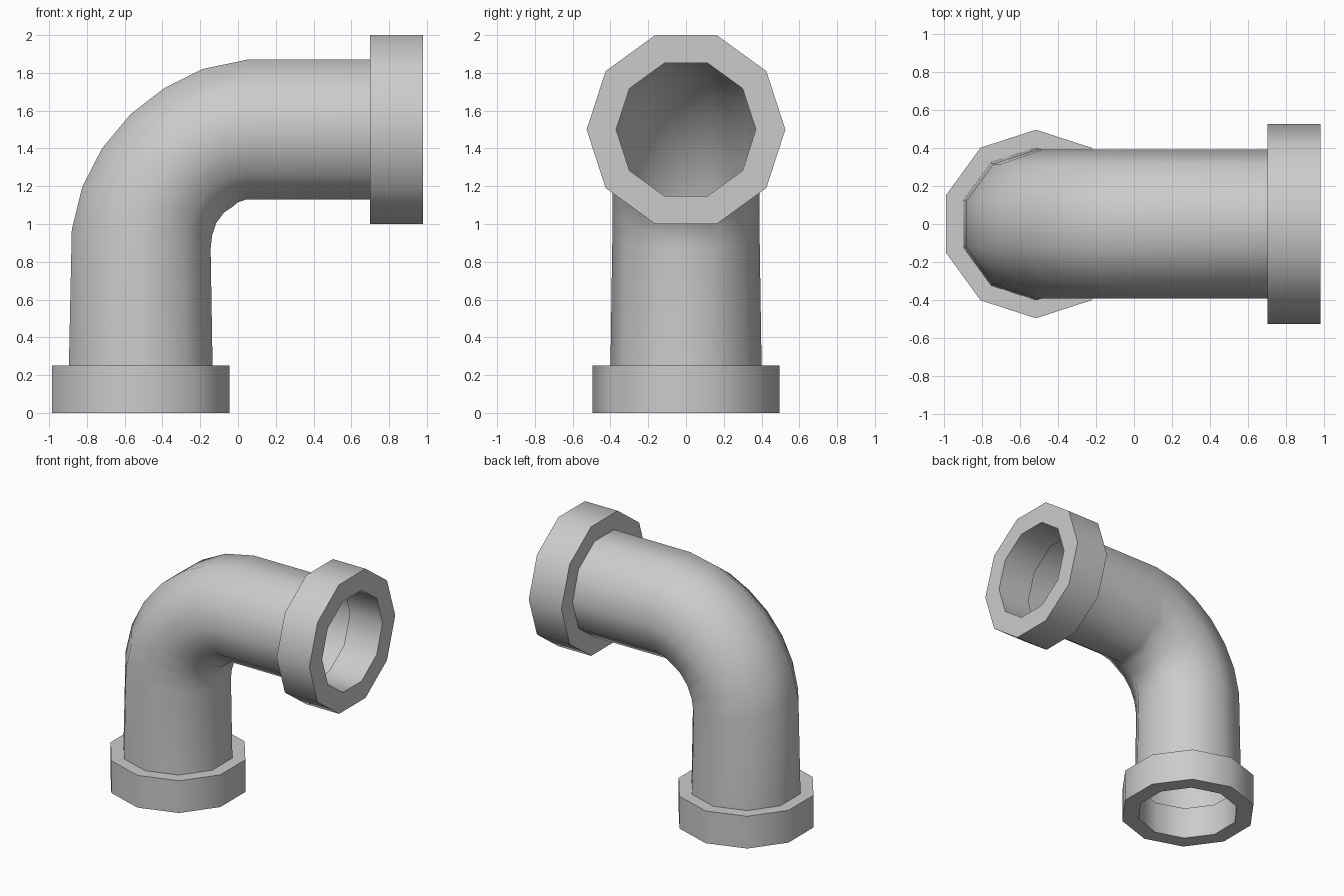
import bpy, bmesh, math
from mathutils import Vector

if "Cube" in bpy.data.objects:
    bpy.data.objects.remove(bpy.data.objects["Cube"])

SIDES = 10
S72 = math.sin(math.radians(72))


def ring(bm, outer, inner, ry):
    """Decagon whose flats touch two (x, z) points, with corners at y = +-ry."""
    o, i = Vector((outer[0], 0, outer[1])), Vector((inner[0], 0, inner[1]))
    mid, half = (o + i) / 2, (o - i) / 2 / S72
    verts = []
    for k in range(SIDES):
        a = 2 * math.pi * k / SIDES
        verts.append(bm.verts.new(mid + half * math.sin(a) + Vector((0, ry * math.cos(a), 0))))
    return verts


def loft(name, sections, closed=False):
    bm = bmesh.new()
    rings = [ring(bm, *s) for s in sections]
    pairs = list(zip(rings, rings[1:]))
    if closed:
        pairs.append((rings[-1], rings[0]))
    for a, b in pairs:
        for k in range(SIDES):
            n = (k + 1) % SIDES
            bm.faces.new((a[k], a[n], b[n], b[k]))
    bmesh.ops.recalc_face_normals(bm, faces=bm.faces[:])
    me = bpy.data.meshes.new(name)
    bm.to_mesh(me)
    bm.free()
    ob = bpy.data.objects.new(name, me)
    bpy.context.collection.objects.link(ob)
    bpy.ops.object.select_all(action='DESELECT')
    ob.select_set(True)
    bpy.context.view_layer.objects.active = ob
    bpy.ops.object.shade_smooth_by_angle(angle=math.radians(40))
    return ob


def level(z, r, cx=-0.515):
    return (cx - r * S72, z), (cx + r * S72, z), r


def upright(x, r, cz=1.5):
    return (x, cz + r * S72), (x, cz - r * S72), r


# Bent pipe: outer and inner points of each section along the elbow
bend = [((-.88, .97), (-.145, .87)), ((-.825, 1.195), (-.137, .94)),
        ((-.72, 1.4), (-.115, 1.005)), ((-.57, 1.58), (-.075, 1.06)),
        ((-.39, 1.72), (-.03, 1.09)), ((-.19, 1.82), (.0, 1.115)),
        ((.05, 1.87), (.045, 1.13))]
loft("elbow_pipe", [level(.25, .40)] + [(o, i, .39) for o, i in bend] + [upright(.70, .39)])

# Hollow collars at both ends
loft("bottom_collar", [level(0, .495), level(.25, .495), level(.25, .37), level(0, .37)], True)
loft("side_collar", [upright(.98, .526), upright(.70, .526),
                     upright(.70, .37), upright(.98, .37)], True)
